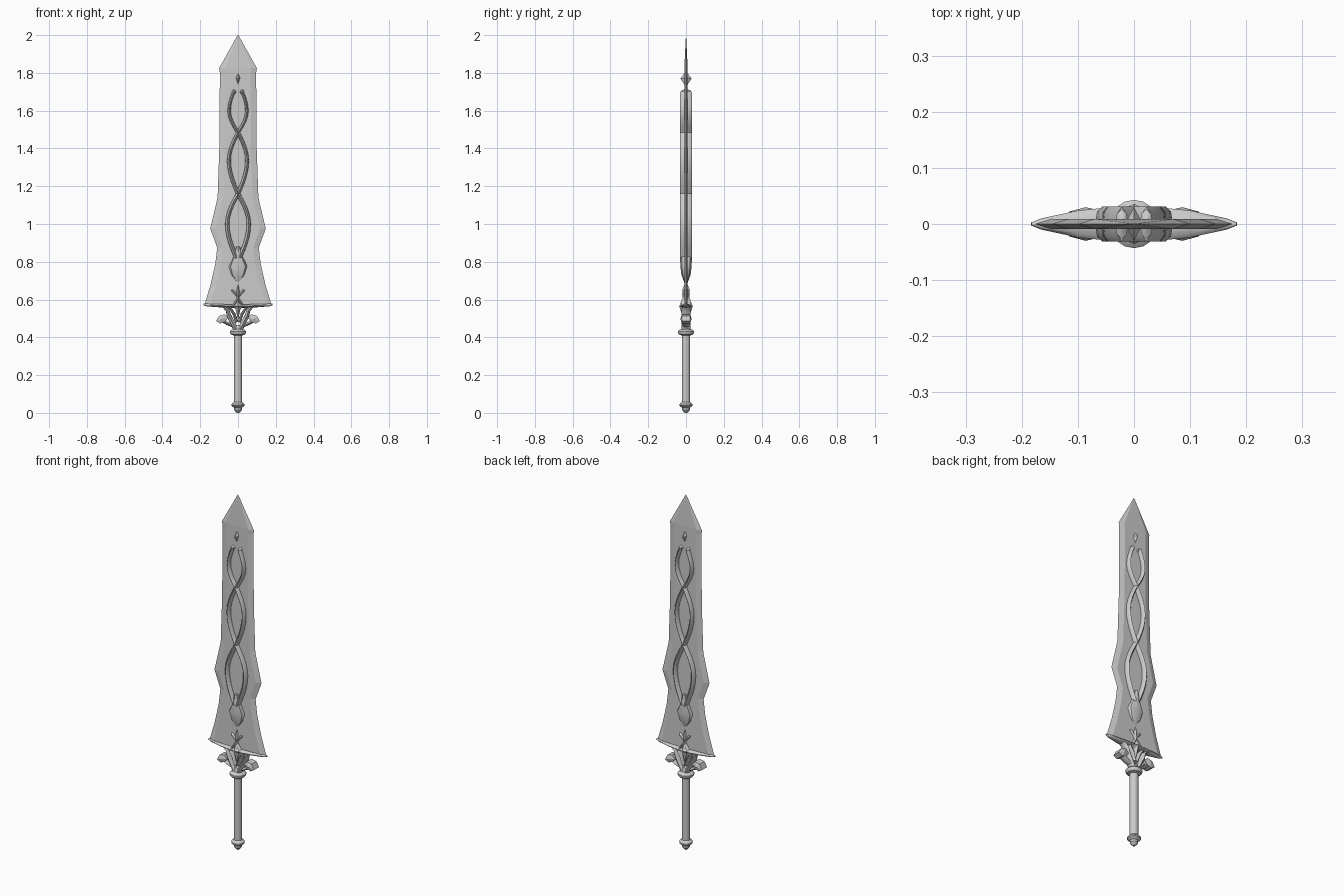
import bpy, bmesh, math
from mathutils import Vector

if "Cube" in bpy.data.objects:
    bpy.data.objects.remove(bpy.data.objects["Cube"])


def finish(name, bm, mirror=False, smooth=None):
    bmesh.ops.recalc_face_normals(bm, faces=bm.faces)
    me = bpy.data.meshes.new(name)
    bm.to_mesh(me)
    bm.free()
    ob = bpy.data.objects.new(name, me)
    bpy.context.collection.objects.link(ob)
    if mirror:
        ob.modifiers.new("mirror_x", 'MIRROR').use_mirror_merge = False
    if smooth:
        bpy.ops.object.select_all(action='DESELECT')
        ob.select_set(True)
        bpy.context.view_layer.objects.active = ob
        bpy.ops.object.shade_smooth_by_angle(angle=math.radians(smooth))
    return ob


def skin(bm, rings):
    """Bridge closed rings of equal length and cap both ends."""
    vs = [[bm.verts.new(p) for p in r] for r in rings]
    n = len(vs[0])
    for a, b in zip(vs, vs[1:]):
        for i in range(n):
            bm.faces.new((a[i], a[(i + 1) % n], b[(i + 1) % n], b[i]))
    bm.faces.new(vs[0])
    bm.faces.new(vs[-1])


def sweep(name, path, sides=8, mirror=False, smooth=50):
    """Path entries: x, z, half width in the xz plane, half depth in y."""
    bm, rings = bmesh.new(), []
    for i, (x, z, w, d) in enumerate(path):
        a, b = path[max(i - 1, 0)], path[min(i + 1, len(path) - 1)]
        t = Vector((b[0] - a[0], b[1] - a[1])).normalized()
        ring = []
        for k in range(sides):
            u = 2 * math.pi * k / sides
            o = w * math.cos(u)
            ring.append((x - t.y * o, d * math.sin(u), z + t.x * o))
        rings.append(ring)
    skin(bm, rings)
    return finish(name, bm, mirror, smooth)


def lathe(name, profile, sides=16):
    bm = bmesh.new()
    skin(bm, [[(r * math.cos(2 * math.pi * k / sides),
                r * math.sin(2 * math.pi * k / sides), z)
               for k in range(sides)] for r, z in profile])
    return finish(name, bm, smooth=35)


def gem(name, outline, apex, depth, rim=0.0, mirror=False):
    """Faceted solid: xz outline with a raised point front and back."""
    bm = bmesh.new()
    f = [bm.verts.new((x, -rim, z)) for x, z in outline]
    b = [bm.verts.new((x, rim, z)) for x, z in outline] if rim else f
    n = len(f)
    for ring, y in ((f, -depth), (b, depth)):
        c = bm.verts.new((apex[0], y, apex[1]))
        for i in range(n):
            bm.faces.new((ring[i], ring[(i + 1) % n], c))
    if rim:
        for i in range(n):
            bm.faces.new((f[i], f[(i + 1) % n], b[(i + 1) % n], b[i]))
    return finish(name, bm, mirror)


# Blade: flat core with ground edges and a ridged point
edge = [(0.178, 0.57), (0.145, 0.68), (0.12, 0.79), (0.11, 0.875), (0.147, 0.975),
        (0.108, 1.14), (0.099, 1.4), (0.096, 1.8), (0.10, 1.825)]
bm = bmesh.new()
rings = []
for x, z in edge:
    i, t = x - 0.03, 0.009
    rings.append([(x, 0, z), (i, t, z), (0, t, z), (-i, t, z),
                  (-x, 0, z), (-i, -t, z), (0, -t, z), (i, -t, z)])
rings.append([(p[0] * 0.02, p[1] * 0.05, 2.0) for p in rings[-1]])
skin(bm, rings)
finish("blade", bm)

# Twisted strands on the blade: half offset, height
waist = [(0.022, 1.70), (0.047, 1.60), (0.0, 1.485), (-0.048, 1.335),
         (0.0, 1.16), (0.057, 1.00), (0.008, 0.82)]
path = []
for k, (a, b) in enumerate(zip(waist, waist[1:])):
    for j in range(5):
        u = j / 5
        # ease towards bulges, straight through crossings
        if abs(b[0]) > abs(a[0]):
            e = math.sin(u * math.pi / 2)
        else:
            e = 1 - math.cos(u * math.pi / 2)
        path.append((a[0] + (b[0] - a[0]) * e, a[1] + (b[1] - a[1]) * u,
                     0.009 + 0.0007 * k, 0.031))
path.append((*waist[-1], 0.012, 0.031))
sweep("strand", path, mirror=True)
lathe("strand_tip", [(0.004, -0.013), (0.012, -0.005), (0.012, 0.005), (0.004, 0.013)], 8)
tip = bpy.data.objects["strand_tip"]
tip.location = (0.022, 0, 1.70)
tip.scale.y = 2.2
other = tip.copy()
other.name = "strand_tip_left"
other.location.x = -0.022
bpy.context.collection.objects.link(other)

# Drop where the strands join, and the small jewel near the point
sweep("strand_drop", [(0, 0.88, 0.012, 0.03), (0, 0.83, 0.026, 0.031), (0, 0.775, 0.055, 0.03),
                      (0, 0.73, 0.04, 0.024), (0, 0.69, 0.006, 0.009)], smooth=40)
gem("blade_jewel", [(0, 1.81), (0.016, 1.775), (0, 1.725), (-0.016, 1.775)], (0, 1.77), 0.03)

# Guard: long tapered crossbar
sweep("crossbar", [(-0.183, 0.574, 0.004, 0.003), (-0.165, 0.572, 0.008, 0.010),
                   (-0.10, 0.568, 0.009, 0.024), (-0.04, 0.566, 0.010, 0.030),
                   (0.04, 0.566, 0.010, 0.030), (0.10, 0.568, 0.009, 0.024),
                   (0.165, 0.572, 0.008, 0.010), (0.183, 0.574, 0.004, 0.003)])
# Guard: arms spreading up from the collar, inner hooks and side blocks
sweep("guard_arm", [(0.008, 0.435, 0.014, 0.024), (0.028, 0.475, 0.013, 0.024),
                    (0.048, 0.515, 0.012, 0.025), (0.056, 0.545, 0.010, 0.024),
                    (0.080, 0.565, 0.006, 0.020)], mirror=True)
sweep("guard_hook", [(0.03, 0.46, 0.006, 0.018), (0.058, 0.474, 0.009, 0.021),
                     (0.078, 0.488, 0.010, 0.023)], mirror=True)
sweep("guard_inner_arm", [(0.004, 0.60, 0.008, 0.024), (0.020, 0.575, 0.008, 0.027),
                          (0.042, 0.555, 0.008, 0.025), (0.022, 0.525, 0.008, 0.025),
                          (0.006, 0.48, 0.009, 0.024)], mirror=True)
gem("guard_block", [(0.052, 0.502), (0.070, 0.522), (0.100, 0.514), (0.116, 0.486),
                    (0.094, 0.473), (0.070, 0.482)], (0.086, 0.498), 0.030, 0.022, True)
gem("guard_star", [(0, 0.615), (0.014, 0.580), (0.046, 0.566), (0.014, 0.552), (0, 0.495),
                   (-0.014, 0.552), (-0.046, 0.566), (-0.014, 0.580)], (0, 0.566), 0.036, 0.014)

# Sprig standing above the guard
sweep("sprig_stem", [(0, 0.59, 0.006, 0.016), (0, 0.625, 0.010, 0.020),
                     (0, 0.655, 0.008, 0.018), (0, 0.678, 0.003, 0.010)])
sweep("sprig_branch", [(0.0, 0.612, 0.007, 0.018), (0.014, 0.632, 0.007, 0.018),
                       (0.026, 0.645, 0.009, 0.019), (0.035, 0.652, 0.004, 0.010)], mirror=True)

# Collar, grip and pommel
lathe("collar", [(0.024, 0.410), (0.036, 0.414), (0.043, 0.424), (0.043, 0.432),
                 (0.034, 0.440), (0.024, 0.444), (0.018, 0.465)])
lathe("grip", [(0.022, 0.045), (0.022, 0.415)])
lathe("pommel", [(0.007, 0.0), (0.014, 0.007), (0.020, 0.015), (0.020, 0.027), (0.027, 0.031),
                 (0.035, 0.038), (0.035, 0.046), (0.027, 0.054), (0.022, 0.058)])
